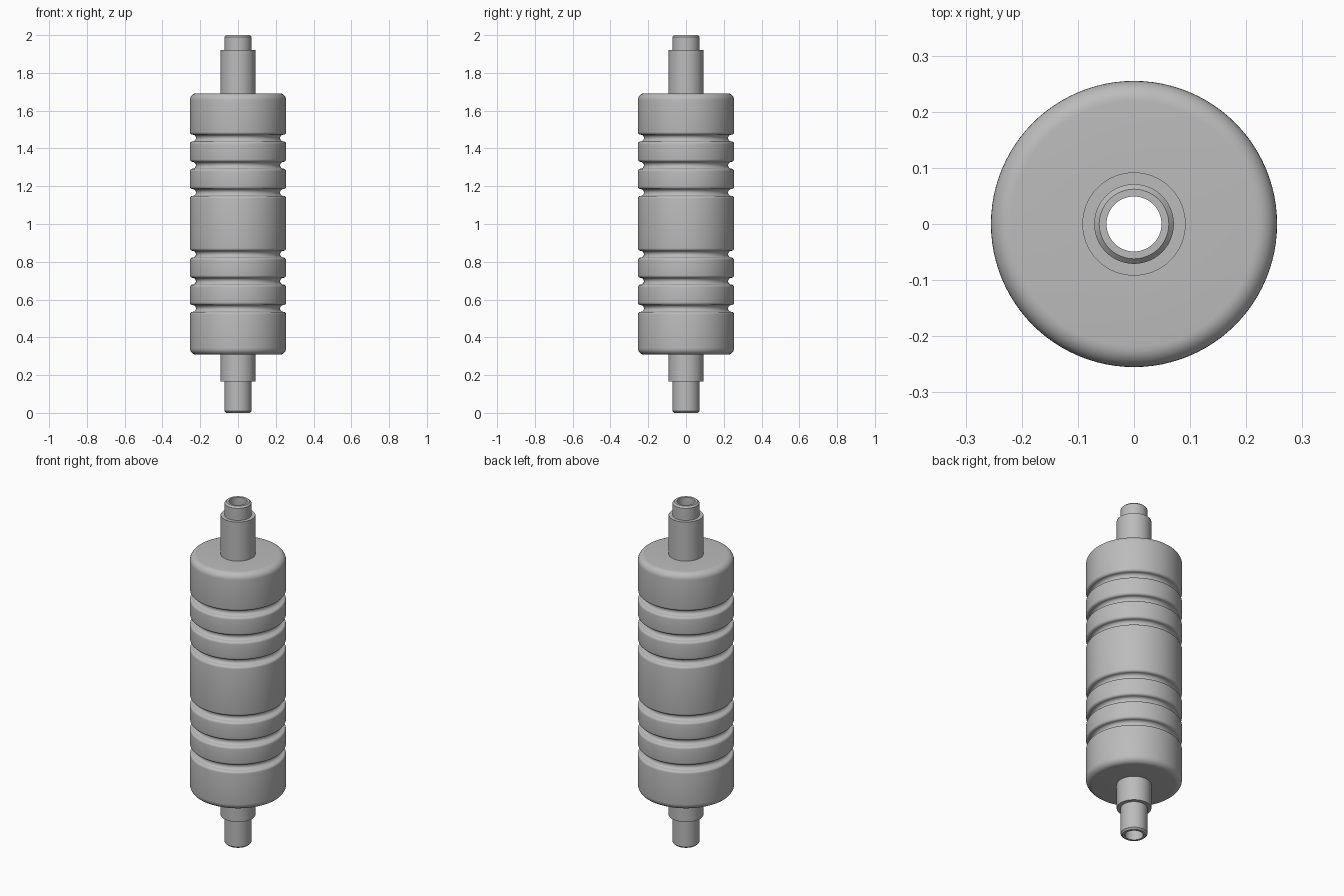
import bpy, bmesh
from math import sin, cos, pi, radians

cube = bpy.data.objects.get("Cube")
if cube:
    bpy.data.objects.remove(cube, do_unlink=True)

grey = bpy.data.materials.new("plain grey")
grey.use_nodes = True
colour = (0.5, 0.5, 0.5, 1)
grey.diffuse_color = colour
grey.node_tree.nodes["Principled BSDF"].inputs["Base Color"].default_value = colour


def lathe(name, profile, steps=96):
    """Spin a closed (radius, height) outline around the z axis."""
    bm = bmesh.new()
    verts = [bm.verts.new((r, 0, z)) for r, z in profile]
    edges = [bm.edges.new((a, b)) for a, b in zip(verts, verts[1:] + verts[:1])]
    bmesh.ops.spin(bm, geom=verts + edges, axis=(0, 0, 1), cent=(0, 0, 0),
                   angle=2 * pi, steps=steps, use_merge=True)
    bmesh.ops.remove_doubles(bm, verts=bm.verts, dist=1e-5)
    bmesh.ops.recalc_face_normals(bm, faces=bm.faces)
    mesh = bpy.data.meshes.new(name)
    bm.to_mesh(mesh)
    bm.free()
    mesh.materials.append(grey)
    obj = bpy.data.objects.new(name, mesh)
    bpy.context.collection.objects.link(obj)
    bpy.ops.object.select_all(action='DESELECT')
    obj.select_set(True)
    bpy.context.view_layer.objects.active = obj
    bpy.ops.object.shade_smooth_by_angle(angle=radians(35))


def arc(r, z, size, start, end, n=8):
    """Points of a circular arc in the profile plane, angles in degrees."""
    angles = [radians(start + (end - start) * i / n) for i in range(n + 1)]
    return [(r + size * cos(a), z + size * sin(a)) for a in angles]


# Hollow stepped shaft
BORE, TIP, SHAFT, CHAMFER = 0.049, 0.071, 0.092, 0.009
lathe("hollow_shaft", [
    (BORE, 0), (TIP - CHAMFER, 0), (TIP, CHAMFER), (TIP, 0.165),
    (SHAFT, 0.165), (SHAFT, 1.92), (TIP, 1.92), (TIP, 2 - CHAMFER),
    (TIP - CHAMFER, 2), (BORE, 2)])

# Grooved sleeve with rounded ends
R, BOTTOM, TOP, ROUND = 0.255, 0.308, 1.692, 0.036
LIP, CUT = 0.014, 0.018
outline = [(0.085, BOTTOM)] + arc(R - ROUND, BOTTOM + ROUND, ROUND, -90, 0)
for z in (0.553, 0.697, 0.84, 1.167, 1.311, 1.455):
    outline += arc(R - LIP, z - CUT - LIP, LIP, 0, 90, 5)
    outline += arc(R - LIP, z, CUT, 270, 90, 12)[1:-1]
    outline += arc(R - LIP, z + CUT + LIP, LIP, -90, 0, 5)
outline += arc(R - ROUND, TOP - ROUND, ROUND, 0, 90) + [(0.085, TOP)]
lathe("grooved_sleeve", outline)
